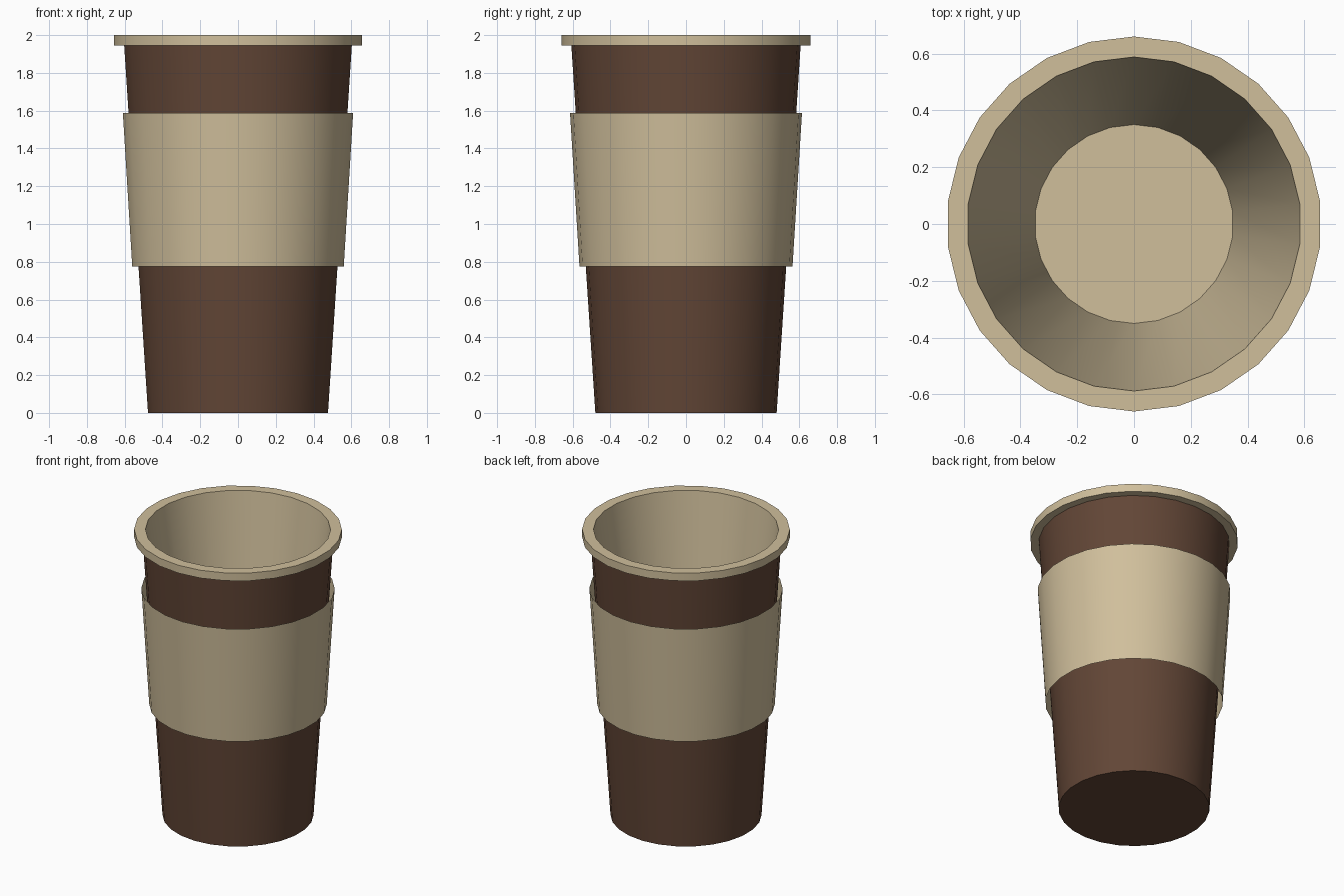
import bpy
import bmesh
import math

SIDES = 26

if "Cube" in bpy.data.objects:
    bpy.data.objects.remove(bpy.data.objects["Cube"])


def make_material(name, colour):
    mat = bpy.data.materials.new(name)
    mat.use_nodes = True
    mat.diffuse_color = colour
    bsdf = mat.node_tree.nodes["Principled BSDF"]
    bsdf.inputs["Base Color"].default_value = colour
    bsdf.inputs["Roughness"].default_value = 0.7
    return mat


def lathe(name, profile, mat, cap_first=False, cap_last=False):
    """Spin a (radius, height) profile around z, optionally closing its ends."""
    bm = bmesh.new()
    rings = []
    for radius, z in profile:
        angles = [math.pi / 2 + math.tau * i / SIDES for i in range(SIDES)]
        rings.append([bm.verts.new((radius * math.cos(a), radius * math.sin(a), z))
                      for a in angles])
    for low, high in zip(rings, rings[1:]):
        for i in range(SIDES):
            j = (i + 1) % SIDES
            bm.faces.new((low[i], low[j], high[j], high[i]))
    if cap_first:
        bm.faces.new(rings[0][::-1])
    if cap_last:
        bm.faces.new(rings[-1])
    mesh = bpy.data.meshes.new(name)
    bm.to_mesh(mesh)
    bm.free()
    mesh.materials.append(mat)
    obj = bpy.data.objects.new(name, mesh)
    bpy.context.collection.objects.link(obj)
    bpy.ops.object.select_all(action="DESELECT")
    obj.select_set(True)
    bpy.context.view_layer.objects.active = obj
    bpy.ops.object.shade_smooth_by_angle(angle=math.radians(30))
    return obj


brown = make_material("coffee brown", (0.122, 0.061, 0.037, 1))
beige = make_material("cardboard beige", (0.63, 0.52, 0.33, 1))

# Tapered outer wall with a closed base
lathe("cup_body", [(0.48, 0), (0.607, 1.945)], brown, cap_first=True)

# Overhanging rim that continues into the tapered interior and floor
lathe("rim_and_lining",
      [(0.607, 1.945), (0.66, 1.945), (0.66, 2), (0.588, 2), (0.35, 0.1)],
      beige, cap_last=True)

# Thin open sleeve standing slightly off the wall
lathe("sleeve", [(0.564, 0.775), (0.614, 1.587)], beige)
